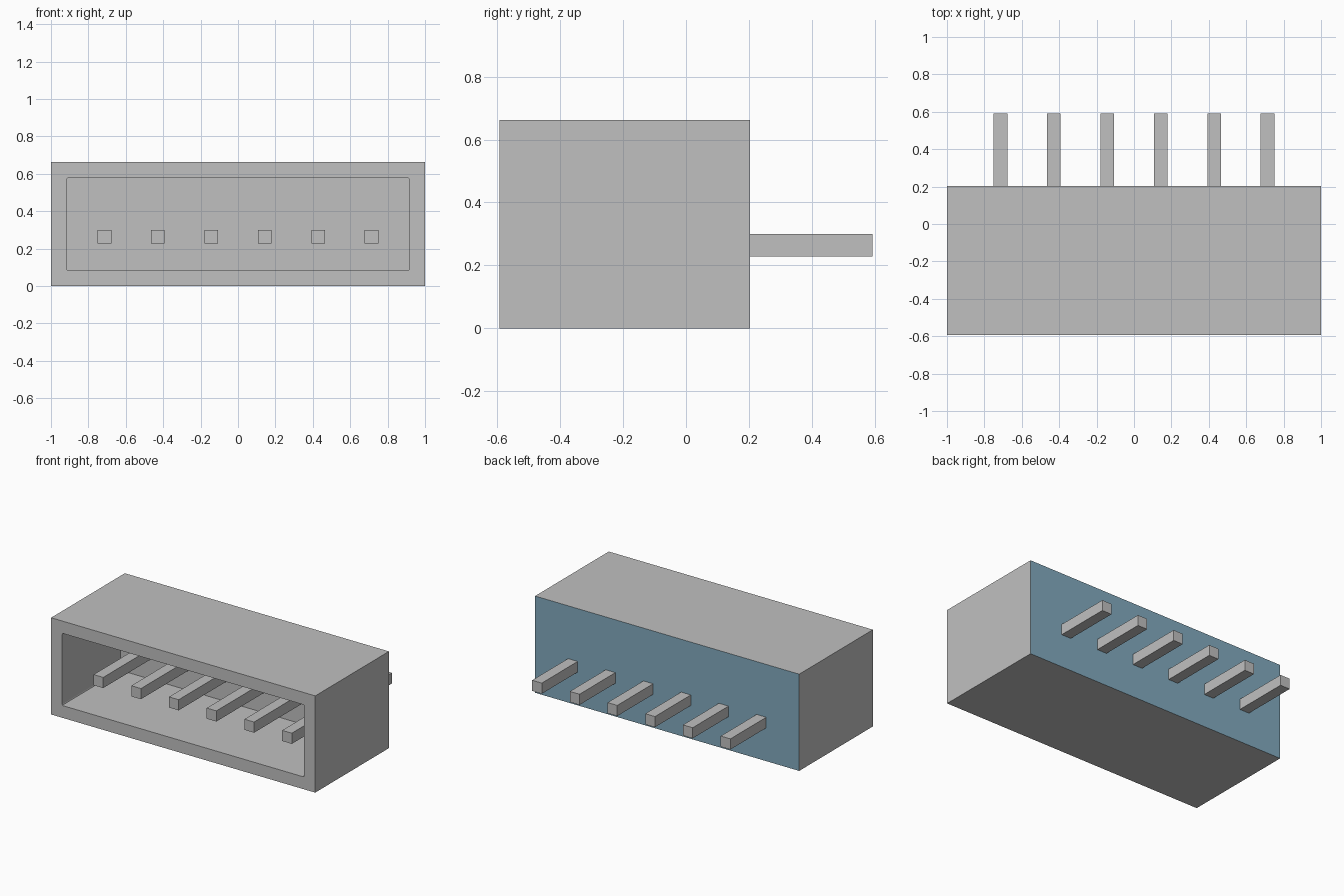
import bpy
import bmesh
from mathutils import Matrix, Vector

old = bpy.data.objects.get("Cube")
if old:
    bpy.data.objects.remove(old, do_unlink=True)


def material(name, rgb):
    mat = bpy.data.materials.new(name)
    mat.use_nodes = True
    mat.diffuse_color = (*rgb, 1)
    mat.node_tree.nodes["Principled BSDF"].inputs["Base Color"].default_value = (*rgb, 1)
    return mat


grey = material("light_grey", (0.53, 0.53, 0.53))
blue = material("steel_blue", (0.225, 0.405, 0.52))


def box_mesh(lo, hi):
    """bmesh box spanning the corners lo and hi"""
    lo, hi = Vector(lo), Vector(hi)
    bm = bmesh.new()
    matrix = Matrix.Translation((lo + hi) / 2) @ Matrix.Diagonal((*(hi - lo), 1))
    bmesh.ops.create_cube(bm, size=1, matrix=matrix)
    bm.normal_update()
    return bm


def finish(bm, name, mats):
    mesh = bpy.data.meshes.new(name)
    bm.to_mesh(mesh)
    bm.free()
    for mat in mats:
        mesh.materials.append(mat)
    obj = bpy.data.objects.new(name, mesh)
    bpy.context.collection.objects.link(obj)
    return obj


FRONT, BACK, HEIGHT = -0.593, 0.204, 0.662
RIM, CAVITY_DEPTH = 0.084, 0.63

# Housing: box with an open front socket and a blue rear face
bm = box_mesh((-1, FRONT, 0), (1, BACK, HEIGHT))
for face in bm.faces:
    face.material_index = 1 if face.normal.y > 0.9 else 0
front = min(bm.faces, key=lambda f: f.normal.y)
bmesh.ops.inset_region(bm, faces=[front], thickness=RIM, use_even_offset=True)
floor = bmesh.ops.extrude_discrete_faces(bm, faces=[front])["faces"][0]
bmesh.ops.translate(bm, verts=floor.verts, vec=(0, CAVITY_DEPTH, 0))

# Slightly rounded long corners inside the socket
corners = [e for e in bm.edges
           if abs(abs(e.verts[0].co.y - e.verts[1].co.y) - CAVITY_DEPTH) < 0.001]
bmesh.ops.bevel(bm, geom=corners, offset=0.008, segments=2, profile=0.5, affect='EDGES')
finish(bm, "housing", [grey, blue])

# Six square pins passing through the rear wall
PITCH, HALF, PIN_Z = 0.2856, 0.0365, 0.264
for i in range(6):
    x = (i - 2.5) * PITCH
    pin = box_mesh((x - HALF, -0.49, PIN_Z - HALF), (x + HALF, 0.592, PIN_Z + HALF))
    finish(pin, f"pin_{i + 1}", [grey])
